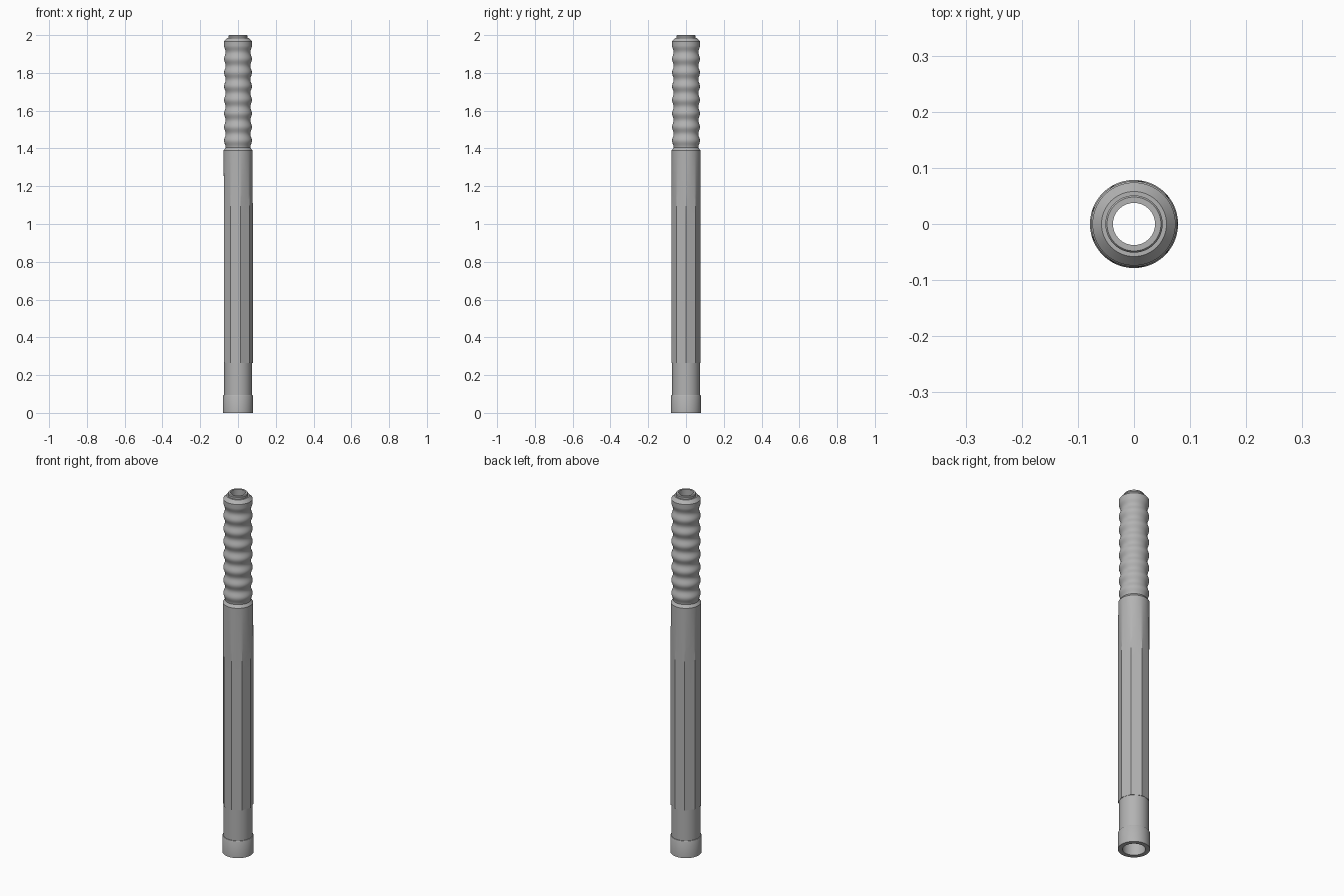
import bpy
import bmesh
import math

cube = bpy.data.objects.get("Cube")
if cube:
    bpy.data.objects.remove(cube, do_unlink=True)

SEGMENTS = 72
SIDES = 9
CORNER = 0.0785

grey = bpy.data.materials.new("satin grey")
grey.use_nodes = True
colour = (0.45, 0.45, 0.45, 1)
grey.diffuse_color = colour
grey.node_tree.nodes["Principled BSDF"].inputs["Base Color"].default_value = colour


def side_radius(angle):
    """Radius of the flat-sided section at an angle."""
    step = 2 * math.pi / SIDES
    return CORNER * math.cos(step / 2) / math.cos(angle % step - step / 2)


def lathe(name, rings, closed=False):
    """Skin rings of (radius, height, flatness) around the z axis."""
    bm = bmesh.new()
    loops = []
    for radius, z, flat in rings:
        loop = []
        for i in range(SEGMENTS):
            a = 2 * math.pi * i / SEGMENTS
            r = radius + (side_radius(a) - radius) * flat
            loop.append(bm.verts.new((r * math.cos(a), r * math.sin(a), z)))
        loops.append(loop)
    pairs = list(zip(loops, loops[1:]))
    if closed:
        pairs.append((loops[-1], loops[0]))
    for low, high in pairs:
        for i in range(SEGMENTS):
            j = (i + 1) % SEGMENTS
            bm.faces.new((low[i], low[j], high[j], high[i]))
    bmesh.ops.recalc_face_normals(bm, faces=bm.faces)
    mesh = bpy.data.meshes.new(name)
    bm.to_mesh(mesh)
    bm.free()
    mesh.materials.append(grey)
    obj = bpy.data.objects.new(name, mesh)
    bpy.context.collection.objects.link(obj)
    bpy.ops.object.select_all(action='DESELECT')
    obj.select_set(True)
    bpy.context.view_layer.objects.active = obj
    bpy.ops.object.shade_smooth_by_angle(angle=math.radians(28))
    return obj


# Base collar and plain lower sleeve
rings = [(0.056, 0, 0), (0.0785, 0, 0), (0.0785, 0.09, 0), (0.0765, 0.094, 0),
         (0.073, 0.094, 0), (0.073, 0.265, 0)]

# Flat-sided body that blends into a round shoulder
rings += [(0.0765, 0.265, 1)]
BLEND_START, SHOULDER, STEPS = 1.04, 1.39, 12
for i in range(STEPS + 1):
    t = i / STEPS
    rings.append((0.0765, BLEND_START + (SHOULDER - BLEND_START) * t, 1 - t))

# Wavy grip
WAVES, PITCH, GRIP_START, PER_WAVE = 7, 0.072, 1.405, 12
for i in range(int((WAVES + 0.5) * PER_WAVE) + 1):
    phase = i / PER_WAVE
    radius = 0.0695 - 0.0045 * math.cos(2 * math.pi * phase)
    rings.append((radius, GRIP_START + PITCH * phase, 0))

# Top flange, collar and bore
rings += [(0.074, 1.967, 0), (0.058, 1.985, 0), (0.051, 1.985, 0),
          (0.051, 1.996, 0), (0.048, 2, 0), (0.0375, 2, 0),
          (0.0375, 1.95, 0), (0.056, 1.93, 0)]

lathe("handle_tube", rings, closed=True)
